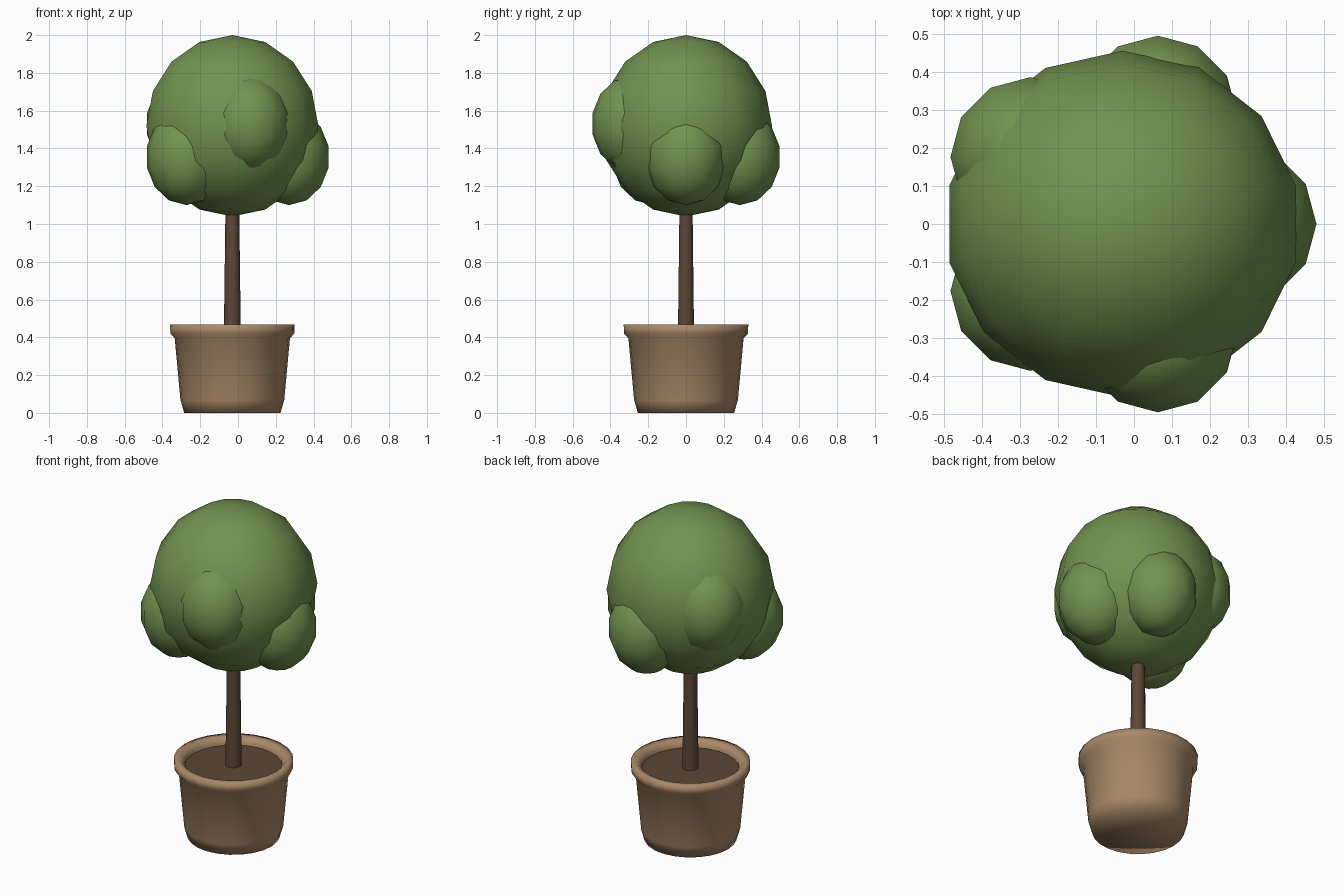
import bpy, bmesh
from math import sin, cos, pi, radians

cube = bpy.data.objects.get("Cube")
if cube:
    bpy.data.objects.remove(cube, do_unlink=True)

AXIS_X = -0.03  # shared vertical axis of pot, trunk and crown


def material(name, rgb):
    mat = bpy.data.materials.new(name)
    mat.use_nodes = True
    colour = (*rgb, 1)
    mat.diffuse_color = colour
    mat.node_tree.nodes["Principled BSDF"].inputs["Base Color"].default_value = colour
    return mat


def lathe(name, profile, sides, mat, centre=(AXIS_X, 0, 0), phase=0):
    """Revolve (radius, height) points from bottom to top; zero radius makes a pole."""
    bm = bmesh.new()
    rings = []
    for r, z in profile:
        count = sides if r > 1e-5 else 1
        rings.append([bm.verts.new((r * cos(phase + 2 * pi * i / sides),
                                    r * sin(phase + 2 * pi * i / sides), z))
                      for i in range(count)])
    for low, high in zip(rings, rings[1:]):
        for i in range(sides):
            j = (i + 1) % sides
            corners = [low[i % len(low)], low[j % len(low)],
                       high[j % len(high)], high[i % len(high)]]
            bm.faces.new(list(dict.fromkeys(corners)))
    for face in bm.faces:
        face.smooth = True
    mesh = bpy.data.meshes.new(name)
    bm.to_mesh(mesh)
    bm.free()
    mesh.materials.append(mat)
    obj = bpy.data.objects.new(name, mesh)
    obj.location = centre
    bpy.context.collection.objects.link(obj)
    return obj


def ellipsoid(name, radius, half_height, sides, rings, mat, centre, phase=0):
    profile = [(radius * sin(pi * k / rings), -half_height * cos(pi * k / rings))
               for k in range(rings + 1)]
    return lathe(name, profile, sides, mat, centre, phase)


clay = material("clay", (0.40, 0.25, 0.14))
wood = material("dark brown", (0.105, 0.063, 0.038))
leaf = material("leaf green", (0.17, 0.29, 0.08))

# Pot with a rounded foot and thick rim
lathe("pot", [(0, 0), (0.255, 0), (0.275, 0.07), (0.305, 0.395), (0.328, 0.42),
              (0.33, 0.467), (0.29, 0.467), (0.268, 0.44), (0.266, 0.40)], 24, clay)

# Soil surface and trunk
lathe("soil", [(0.268, 0.425), (0, 0.43)], 24, wood)
lathe("trunk", [(0.045, 0.40), (0.036, 1.12)], 10, wood)

# Main crown
crown = ellipsoid("crown", 0.467, 0.48, 14, 8, leaf, (AXIS_X, 0, 1.52), pi / 14)
crown.scale.y = 0.975

# Five leaf clumps spaced evenly around the crown at two heights
for i, height in enumerate((1.355, 1.355, 1.53, 1.355, 1.53)):
    a = radians(72 * i)
    ellipsoid(f"leaf_clump_{i + 1}", 0.215, 0.255, 12, 7, leaf,
              (AXIS_X + 0.3 * cos(a), 0.3 * sin(a), height))
